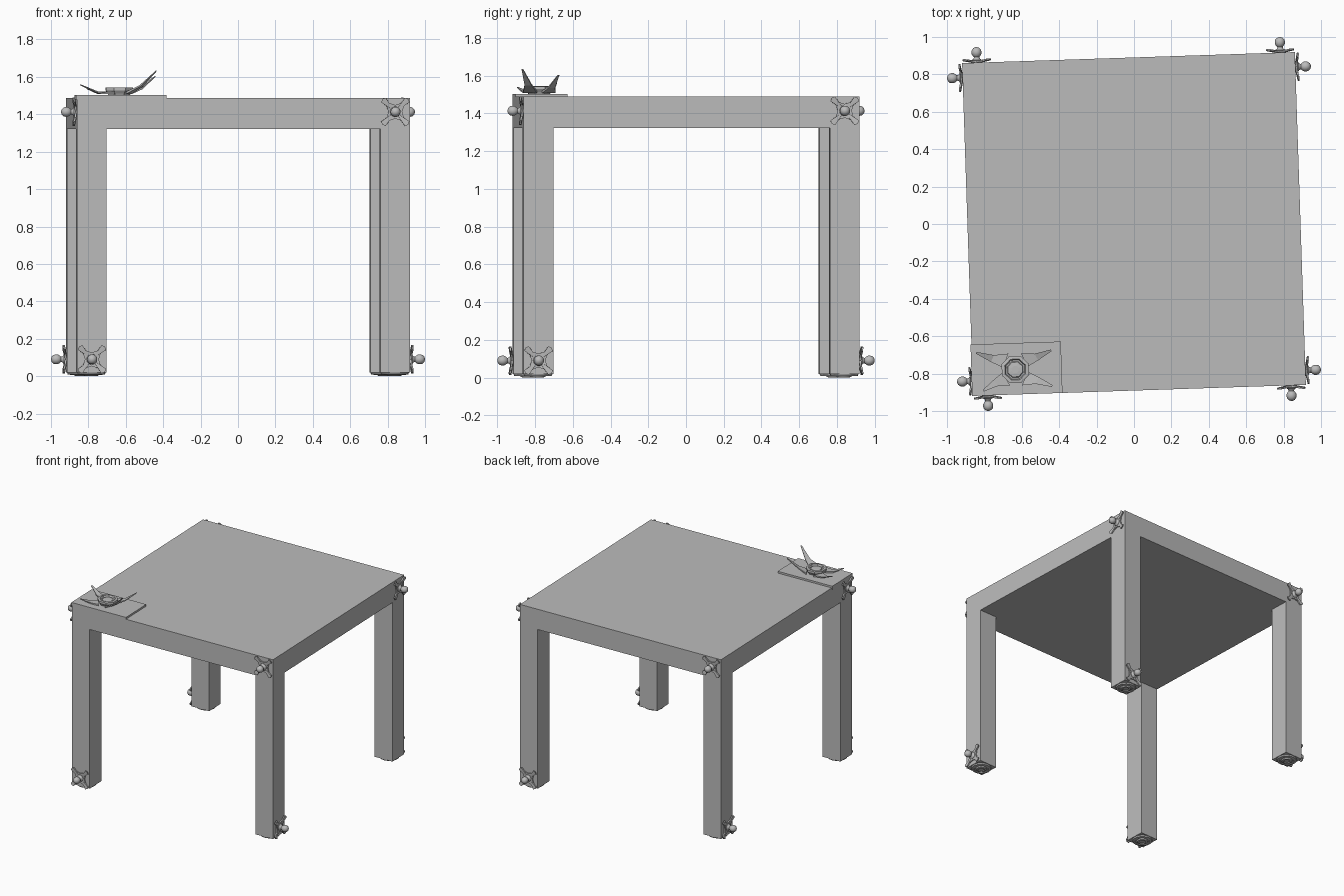
import bpy, bmesh, math
from mathutils import Matrix, Vector

if "Cube" in bpy.data.objects:
    bpy.data.objects.remove(bpy.data.objects["Cube"])

TURN = Matrix.Rotation(math.radians(1.9), 4, 'Z')   # whole table sits slightly turned
HALF, LEG, TOP, UNDER = 0.89, 0.157, 1.488, 1.322
INSET = HALF - LEG / 2

grey = bpy.data.materials.new("plain_grey")
grey.diffuse_color = (0.5, 0.5, 0.5, 1)
grey.use_nodes = True
grey.node_tree.nodes["Principled BSDF"].inputs["Base Color"].default_value = grey.diffuse_color


def finish(bm, name, matrix=Matrix(), smooth=False):
    bmesh.ops.recalc_face_normals(bm, faces=bm.faces)
    bm.transform(TURN @ matrix)
    mesh = bpy.data.meshes.new(name)
    bm.to_mesh(mesh)
    bm.free()
    mesh.materials.append(grey)
    ob = bpy.data.objects.new(name, mesh)
    bpy.context.collection.objects.link(ob)
    if smooth:
        bpy.context.view_layer.objects.active = ob
        ob.select_set(True)
        bpy.ops.object.shade_smooth_by_angle(angle=math.radians(40))
        ob.select_set(False)
    return ob


def box(name, lo, hi):
    bm = bmesh.new()
    bmesh.ops.create_cube(bm, size=1)
    lo, hi = Vector(lo), Vector(hi)
    for v in bm.verts:
        v.co = Vector([(a + b) / 2 + c * (b - a) for a, b, c in zip(lo, hi, v.co)])
    return finish(bm, name)


def lathe(name, profile, sides, matrix, smooth=True, phase=0.0):
    # profile of (radius, height) turned around local z, ends capped
    bm = bmesh.new()
    rings = []
    for r, z in profile:
        rings.append([bm.verts.new((r * math.cos(phase + math.tau * i / sides),
                                    r * math.sin(phase + math.tau * i / sides), z))
                      for i in range(sides)])
    for a, b in zip(rings, rings[1:]):
        for i in range(sides):
            j = (i + 1) % sides
            bm.faces.new((a[i], a[j], b[j], b[i]))
    bm.faces.new(rings[0])
    bm.faces.new(rings[-1])
    return finish(bm, name, matrix, smooth)


def cross_plate(name, matrix):
    # four flared arms on the diagonals, tips curling away from the face
    arm = [(0.055, -0.011), (0.090, -0.017), (0.097, 0), (0.090, 0.017), (0.055, 0.011)]
    outline = []
    for k in range(4):
        rot = Matrix.Rotation(math.radians(45 + 90 * k), 2)
        outline += [rot @ Vector(p) for p in arm]
        outline.append(rot @ Vector((0.026, 0.026)))
    bm = bmesh.new()
    layers = []
    for thick in (0.0, 0.009):
        ring = [bm.verts.new((p.x, p.y, thick + 0.012 * (p.length / 0.097) ** 2))
                for p in outline]
        layers.append((ring, bm.verts.new((0, 0, thick))))
    (low, low_c), (high, high_c) = layers
    n = len(outline)
    for i in range(n):
        j = (i + 1) % n
        bm.faces.new((low[i], low[j], high[j], high[i]))
        bm.faces.new((low[i], low[j], low_c))
        bm.faces.new((high[i], high[j], high_c))
    return finish(bm, name, matrix)


# Tabletop slab
box("tabletop", (-HALF, -HALF, UNDER), (HALF, HALF, TOP))

# Legs with round stepped feet
foot = [(0.07, 0.03), (0.076, 0.018), (0.072, 0.009), (0.055, 0.007), (0.052, 0.012),
        (0.042, 0.012), (0.038, 0.003), (0.026, 0.0), (0.02, 0.006), (0.008, 0.006)]
for sx in (-1, 1):
    for sy in (-1, 1):
        x0, y0 = sx * INSET, sy * INSET
        h = LEG / 2
        box("leg", (x0 - h, y0 - h, 0.02), (x0 + h, y0 + h, UNDER))
        lathe("foot", foot, 20, Matrix.Translation((x0, y0, 0)))

# Side fixings: upper right and lower left on each of the four sides
knob = [(0.03, 0.0), (0.028, 0.014), (0.018, 0.02), (0.014, 0.03), (0.02, 0.036),
        (0.026, 0.046), (0.027, 0.058), (0.024, 0.07), (0.015, 0.079), (0.005, 0.083)]
for side in range(4):
    turn = Matrix.Rotation(math.radians(90 * side), 4, 'Z')
    for u, z in ((INSET, 1.413), (-INSET, 0.09)):
        place = (turn @ Matrix.Translation((u, -HALF, z))
                 @ Matrix.Rotation(math.radians(90), 4, 'X'))
        cross_plate("side_cross", place)
        lathe("side_knob", knob, 14, place)

# Thin mat in the front left corner of the top
box("corner_mat", (-HALF - 0.005, -HALF, TOP - 0.01), (-0.412, -0.615, 1.503))

# Centrepiece on the mat: hollow eight-sided cup
centre = Vector((-0.635, -0.778, 0))
local = TURN.inverted() @ centre
place = Matrix.Translation((local.x, local.y, 1.5))
cup = [(0.06, 0.0), (0.066, 0.012), (0.078, 0.028), (0.078, 0.042), (0.06, 0.044),
       (0.054, 0.03), (0.046, 0.03), (0.042, 0.036), (0.02, 0.038)]
lathe("centre_cup", cup, 8, place, smooth=False, phase=math.pi / 8)

# Four upswept pointed blades around the cup
tips = [(0.195, -0.095, 0.13), (0.195, 0.096, 0.10),
        (-0.205, 0.096, 0.056), (-0.175, -0.108, 0.035)]
for tip in tips:
    tip = Vector(tip)
    sx, sy = math.copysign(1, tip.x), math.copysign(1, tip.y)
    root = Vector((sx * 0.05, sy * 0.05, 0.008))
    mid = root.lerp(tip, 0.45) - Vector((0, sy * 0.008, 0.016))
    mid.z = max(mid.z, 0.008)
    across = Vector((-tip.y, tip.x, 0)).normalized()
    bm = bmesh.new()
    rings = []
    for p, w, t in ((root, 0.04, 0.012), (mid, 0.02, 0.009), (tip, 0.005, 0.004)):
        up = Vector((0, 0, t))
        rings.append([bm.verts.new(q) for q in (p - across * w, p + across * w,
                                               p + across * w + up, p - across * w + up)])
    for a, b in zip(rings, rings[1:]):
        for i in range(4):
            j = (i + 1) % 4
            bm.faces.new((a[i], a[j], b[j], b[i]))
    bm.faces.new(rings[0])
    bm.faces.new(rings[-1])
    finish(bm, "centre_blade", place)
